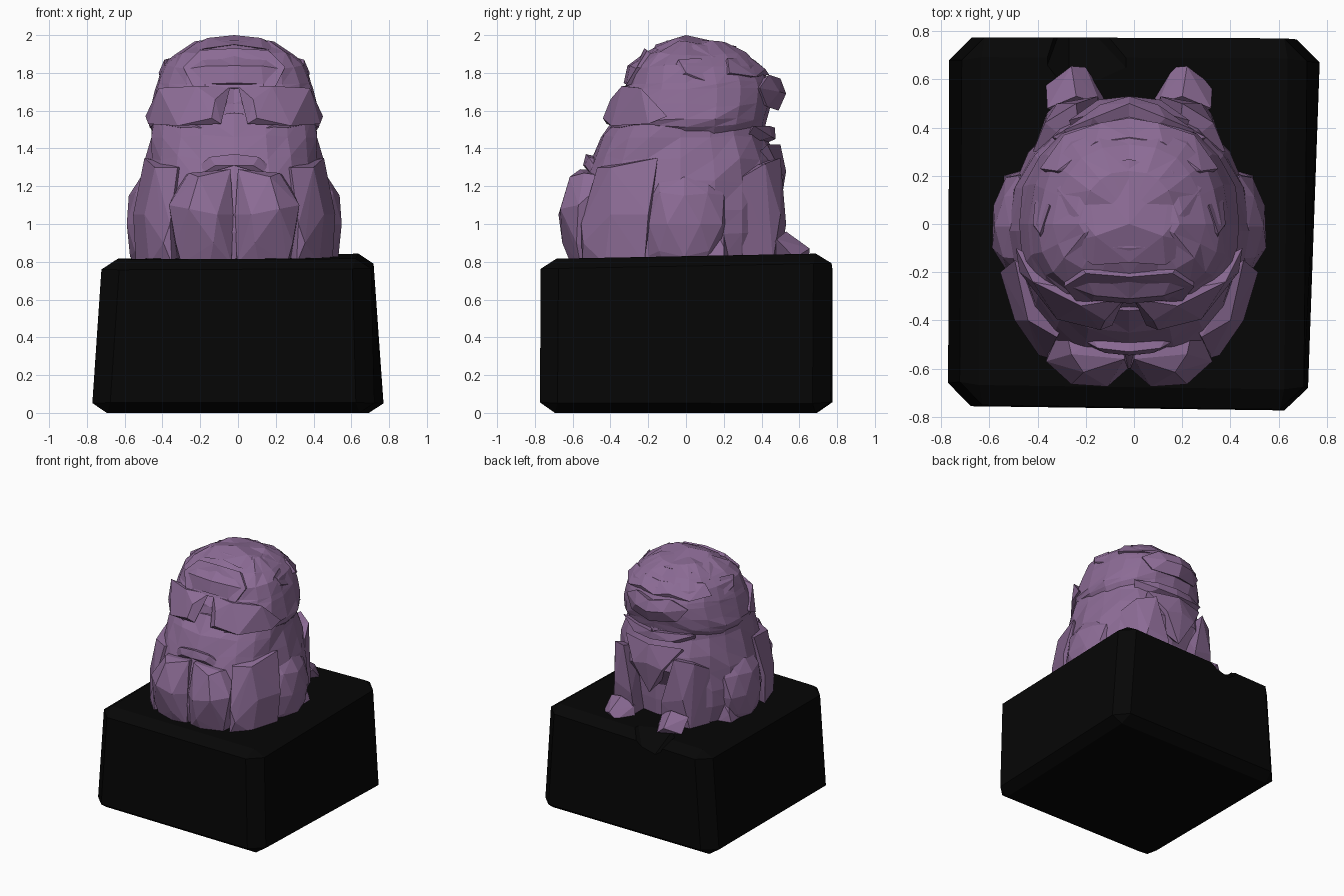
import bpy, bmesh, math, random
from mathutils import Vector

random.seed(4)
CX = -0.02          # symmetry plane of the figure
N = 20              # sides of the lofted rings


def material(name, rgb):
    m = bpy.data.materials.new(name)
    m.diffuse_color = (*rgb, 1)
    return m


PURPLE = material("dusty purple", (0.26, 0.147, 0.30))
BLACK = material("black", (0.0018, 0.0018, 0.0018))


def finish(name, bm, mat, mirror=False, origin=True):
    bmesh.ops.recalc_face_normals(bm, faces=bm.faces)
    me = bpy.data.meshes.new(name)
    bm.to_mesh(me)
    bm.free()
    ob = bpy.data.objects.new(name, me)
    bpy.context.collection.objects.link(ob)
    me.materials.append(mat)
    if origin:
        ob.location.x = CX
    if mirror:
        ob.modifiers.new("mirror", 'MIRROR').use_mirror_merge = False
    return ob


def hull(name, pts, mat=PURPLE, mirror=True, origin=True):
    """Chiselled solid around a few points."""
    bm = bmesh.new()
    for p in pts:
        bm.verts.new(p)
    res = bmesh.ops.convex_hull(bm, input=bm.verts)
    junk = {v for v in res["geom_interior"] if isinstance(v, bmesh.types.BMVert)}
    bmesh.ops.delete(bm, geom=list(junk), context='VERTS')
    return finish(name, bm, mat, mirror, origin)


def lump(name, c, r, jitter=0.07, square=0.85):
    """Faceted, slightly boxy pebble, mirrored left and right."""
    bm = bmesh.new()
    bmesh.ops.create_icosphere(bm, subdivisions=2, radius=1)
    for v in bm.verts:
        k = 1 + random.uniform(-jitter, jitter * 0.3)
        v.co = Vector([c[i] + r[i] * k * math.copysign(abs(v.co[i]) ** square, v.co[i])
                       for i in range(3)])
        v.co.x = max(v.co.x, 0.0)
    return finish(name, bm, PURPLE, True)


def loft(name, levels, yc, nf, nb, dent, jitter=0.012):
    """Rings of (z, half width, front y, back y), symmetric jitter for facets."""
    bm = bmesh.new()
    rings = []
    for z, hx, yf, yb in levels:
        noise = [(random.uniform(-jitter, jitter), random.uniform(-jitter, jitter))
                 for _ in range(N // 2 + 1)]
        ring = []
        for k in range(N):
            a = 2 * math.pi * k / N
            s, c = math.sin(a), math.cos(a)
            e = 2 / (nf if c > 0 else nb)
            j = min(k, N - k)
            x = math.copysign(abs(s) ** e, s) * (hx + noise[j][0])
            y = yc - math.copysign(abs(c) ** e, c) * ((yc - yf) if c > 0 else (yb - yc))
            y += dent(z, j)
            ring.append(bm.verts.new((x, y, z + noise[j][1])))
        rings.append(ring)
    for lo, hi in zip(rings, rings[1:]):
        for k in range(N):
            m = (k + 1) % N
            quad = [lo[k], lo[m], hi[m], hi[k]]
            # diagonals mirrored across the centre
            i = 0 if (k < N // 2) else 1
            bm.faces.new((quad[i], quad[i + 1], quad[i + 2]))
            bm.faces.new((quad[i], quad[i + 2], quad[(i + 3) % 4]))
    bm.faces.new(rings[0])
    top = bm.verts.new((0, sum(v.co.y for v in rings[-1]) / N, levels[-1][0] + 0.015))
    for k in range(N):
        bm.faces.new((rings[-1][k], rings[-1][(k + 1) % N], top))
    return finish(name, bm, PURPLE)


# plinth: slightly skewed block with chamfered edges
base = hull("plinth", [(-.775, -.755, .0), (.72, -.775, .0), (.775, .765, .0), (-.77, .775, .0),
                       (-.72, -.75, .81), (.70, -.77, .815), (.715, .77, .845), (-.71, .775, .815)],
            BLACK, mirror=False, origin=False)
bev = base.modifiers.new("chamfer", 'BEVEL')
bev.width, bev.segments, bev.angle_limit = 0.08, 1, math.radians(40)

# chipped back edge of the plinth
chip = hull("chip_cutter", [(.06, .9, .90), (-.40, .9, .90), (-.27, .9, .65),
                            (.06, .55, .90), (-.40, .55, .90), (-.27, .55, .82)],
            BLACK, mirror=False, origin=False)
chip.hide_render = True
chip.hide_set(True)
cut = base.modifiers.new("chip", 'BOOLEAN')
cut.operation, cut.object = 'DIFFERENCE', chip


# body
def body_dent(z, j):
    if j >= 9 and z < 1.1:
        return -0.09            # gap between the rear legs
    return 0.0


loft("body", [(.77, .47, -.57, .49), (.95, .50, -.60, .50), (1.08, .505, -.59, .50),
              (1.22, .49, -.55, .50), (1.35, .465, -.50, .48), (1.46, .445, -.45, .43),
              (1.58, .425, -.36, .41)],
     -0.03, 2.45, 2.2, body_dent)


# head with overhanging brow
def head_dent(z, j):
    if j == 0 and 1.5 < z < 1.72:
        return 0.08             # crease between the brows
    if j == 1 and 1.54 < z < 1.68:
        return 0.05             # eye hollows
    return 0.0


loft("head", [(1.47, .40, -.36, .40), (1.52, .44, -.42, .42), (1.56, .455, -.43, .43),
              (1.63, .445, -.41, .45), (1.71, .415, -.35, .46), (1.75, .405, -.33, .45),
              (1.83, .375, -.31, .40), (1.90, .31, -.22, .33), (1.96, .20, -.10, .22)],
     0.0, 2.4, 2.3, head_dent)

# brows, forehead panels and folded ears
hull("brow", [(.07, -.42, 1.53), (.12, -.44, 1.56), (.10, -.40, 1.66), (.30, -.395, 1.52),
              (.455, -.2, 1.53), (.40, -.24, 1.72), (.2, -.34, 1.73), (.02, -.31, 1.73),
              (.1, -.3, 1.6), (.47, -.1, 1.57)])
hull("forehead_panel", [(.0, -.325, 1.72), (.22, -.32, 1.73), (.27, -.26, 1.83), (.18, -.205, 1.92),
                        (.0, -.22, 1.93), (.0, -.1, 1.8), (.25, -.1, 1.8)])
hull("ear", [(.36, -.10, 1.76), (.40, .0, 1.80), (.39, .10, 1.76), (.37, -.04, 1.87),
             (.33, .08, 1.88), (.28, .0, 1.78)])

# front muzzle: two chin lobes split by a groove, raised lip and cheeks
hull("chin_lobe", [(.015, -.59, .79), (.005, -.60, 1.05), (.02, -.56, 1.29), (.09, -.675, 1.05),
                   (.11, -.655, .9), (.24, -.665, 1.08), (.19, -.615, 1.25), (.345, -.57, 1.10),
                   (.31, -.58, .90), (.28, -.56, .79), (.13, -.61, .79), (.24, -.54, 1.27),
                   (.01, -.4, .8), (.3, -.4, .8), (.02, -.4, 1.28), (.27, -.4, 1.25)])
hull("upper_lip", [(0, -.53, 1.37), (.13, -.515, 1.355), (.23, -.46, 1.27), (0, -.545, 1.31),
                   (.1, -.535, 1.31), (.2, -.49, 1.25), (0, -.40, 1.34), (.2, -.38, 1.28)])
hull("cheek", [(.34, -.555, 1.0), (.33, -.55, .79), (.375, -.545, .90), (.45, -.43, .79),
               (.475, -.40, 1.05), (.42, -.40, 1.30), (.3, -.47, 1.30), (.52, -.22, .79),
               (.535, -.2, 1.05), (.475, -.15, 1.35), (.2, -.3, .8), (.2, -.3, 1.3)])

# side limbs: haunches and small side feet
lump("haunch", (.40, -.01, 1.0), (.175, .24, .30))
hull("side_foot", [(.525, .20, .80), (.52, .05, .80), (.42, .23, .80), (.42, .08, 1.12),
                   (.38, .20, 1.05), (.50, .20, .88)])

# rear legs and feet
hull("rear_leg", [(.12, .50, .80), (.34, .46, .80), (.13, .53, 1.0), (.30, .50, 1.05),
                  (.22, .50, 1.35), (.35, .42, 1.32), (.12, .35, .80), (.40, .30, .80),
                  (.40, .30, 1.25), (.2, .3, 1.3)])
hull("rear_foot", [(.10, .53, .80), (.18, .65, .82), (.24, .655, .87), (.345, .575, .82),
                   (.34, .48, .92), (.22, .53, .96), (.12, .50, .90), (.2, .4, .80)])

# chest wedge
hull("chest", [(0, .50, 1.42), (.25, .43, 1.42), (0, .53, 1.28), (.13, .515, 1.25),
               (0, .49, 1.03), (0, .3, 1.2), (.2, .3, 1.3)])

# rear face: jaw, muzzle and brow
hull("jaw", [(0, .475, 1.45), (.16, .455, 1.46), (.32, .36, 1.52), (0, .47, 1.51),
             (.15, .44, 1.52), (0, .36, 1.40), (.26, .30, 1.42), (.1, .3, 1.5)])
hull("rear_muzzle", [(0, .53, 1.69), (0, .49, 1.60), (.12, .495, 1.70), (.2, .43, 1.62),
                     (.27, .39, 1.72), (0, .50, 1.77), (.15, .44, 1.79), (0, .3, 1.7), (.2, .3, 1.7)])
hull("rear_brow", [(0, .44, 1.79), (.12, .42, 1.82), (.27, .37, 1.78), (.37, .23, 1.80),
                   (.30, .22, 1.88), (.14, .34, 1.88), (0, .36, 1.87), (0, .2, 1.8), (.25, .15, 1.75)])

# faceted crown
hull("crown", [(0, .0, 2.0), (.14, -.05, 1.985), (.22, .05, 1.95), (.28, -.08, 1.90),
               (.18, .22, 1.93), (0, .27, 1.94), (0, -.16, 1.95), (.15, -.17, 1.93), (.3, .15, 1.88)])
